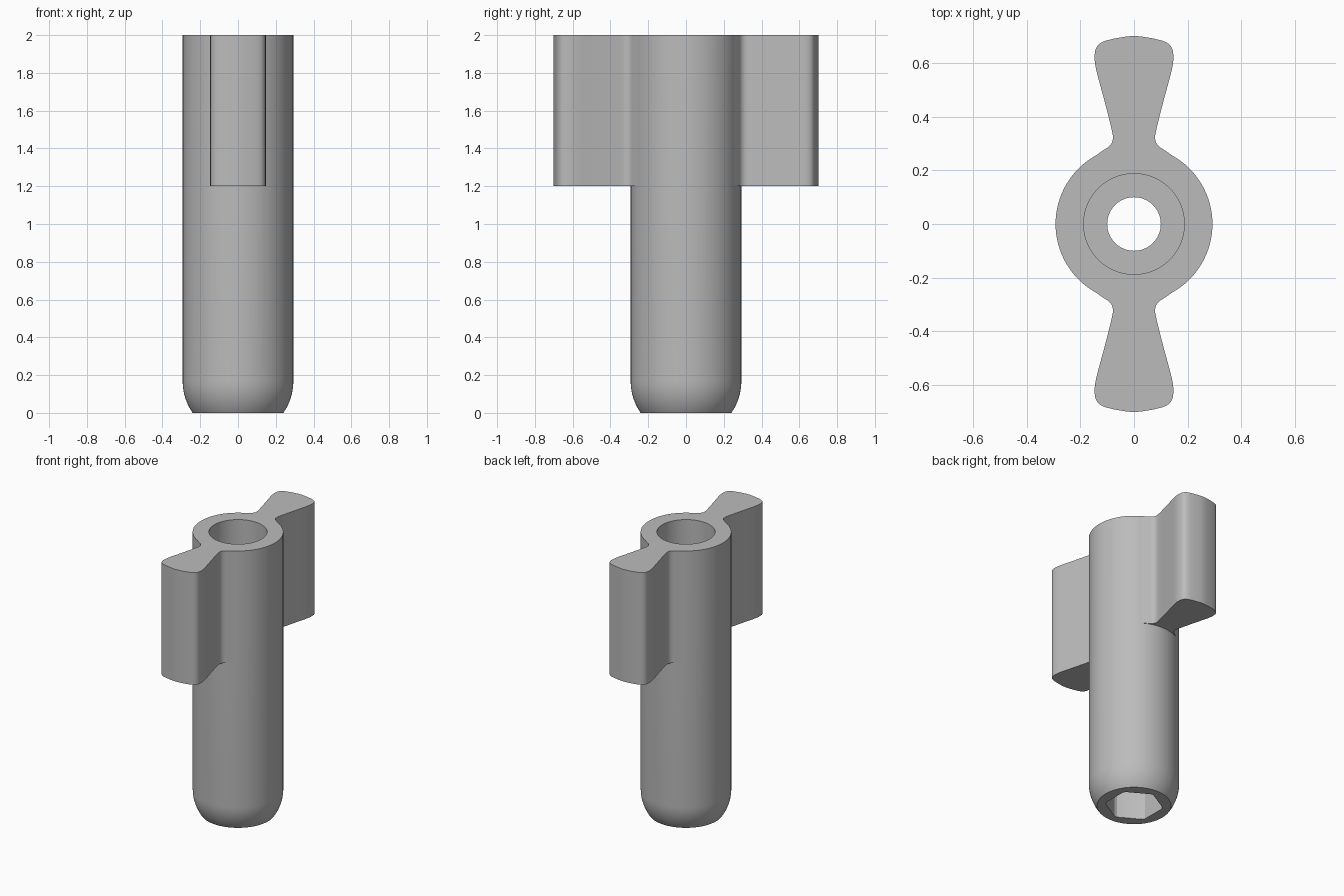
import bpy, bmesh
from math import pi, sin, cos, radians
from mathutils import Vector
from mathutils.geometry import interpolate_bezier

cube = bpy.data.objects.get("Cube")
if cube:
    bpy.data.objects.remove(cube, do_unlink=True)

HEIGHT, RADIUS, WING_BASE = 2.0, 0.293, 1.2
BORE, HOLE, HEX = 0.188, 0.1, 0.185
SEGMENTS = 96

grey = bpy.data.materials.new("plain grey")
grey.use_nodes = True
colour = (0.5, 0.5, 0.5, 1)
grey.diffuse_color = colour
grey.node_tree.nodes["Principled BSDF"].inputs["Base Color"].default_value = colour


def make_object(name, bm):
    bmesh.ops.recalc_face_normals(bm, faces=bm.faces)
    mesh = bpy.data.meshes.new(name)
    bm.to_mesh(mesh)
    bm.free()
    obj = bpy.data.objects.new(name, mesh)
    bpy.context.collection.objects.link(obj)
    mesh.materials.append(grey)
    return obj


def prism(name, outline, z0, z1):
    bm = bmesh.new()
    face = bm.faces.new([bm.verts.new((x, y, z0)) for x, y in outline])
    top = bmesh.ops.extrude_face_region(bm, geom=[face])["geom"]
    verts = [v for v in top if isinstance(v, bmesh.types.BMVert)]
    bmesh.ops.translate(bm, verts=verts, vec=(0, 0, z1 - z0))
    return make_object(name, bm)


def lathe(name, profile):
    bm = bmesh.new()
    rings = [[bm.verts.new((r * cos(2 * pi * i / SEGMENTS), r * sin(2 * pi * i / SEGMENTS), z))
              for i in range(SEGMENTS)] for r, z in profile]
    for a, b in zip(rings, rings[1:]):
        for i in range(SEGMENTS):
            j = (i + 1) % SEGMENTS
            bm.faces.new((a[i], a[j], b[j], b[i]))
    bm.faces.new(rings[0])
    bm.faces.new(rings[-1])
    return make_object(name, bm)


def combine(target, tool, operation):
    mod = target.modifiers.new(tool.name, 'BOOLEAN')
    mod.operation, mod.solver, mod.object = operation, 'EXACT', tool
    bpy.context.view_layer.objects.active = target
    bpy.ops.object.modifier_apply(modifier=mod.name)
    bpy.data.objects.remove(tool, do_unlink=True)


def smooth_path(points, steps=5):
    pts = [Vector(p) for p in points]
    path = []
    for i in range(1, len(pts) - 2):
        p0, p1, p2, p3 = pts[i - 1:i + 3]
        path += interpolate_bezier(p1, p1 + (p2 - p0) / 6, p2 - (p3 - p1) / 6, p2, steps + 1)[:-1]
    return [(p.x, p.y) for p in path] + [tuple(pts[-2])]


# Shaft with a rounded foot
arc = [radians(35 * (1 - i / 10)) for i in range(11)]
foot = [(RADIUS * cos(a), RADIUS * (sin(radians(35)) - sin(a))) for a in arc]
shaft = lathe("winged_shaft", foot + [(RADIUS, HEIGHT)])

# Two flared wings, blended into the shaft
half = smooth_path([(0.2, 0.205), (0.16, 0.243), (0.115, 0.275), (0.09, 0.293), (0.079, 0.318),
                    (0.085, 0.36), (0.113, 0.47), (0.141, 0.575), (0.147, 0.625), (0.14, 0.66),
                    (0.115, 0.681), (0.06, 0.695), (0, 0.702), (-0.06, 0.695)])
outline = half + [(-x, y) for x, y in reversed(half[:-1])]
for side, name in ((1, "back_wing"), (-1, "front_wing")):
    wing = prism(name, [(x, side * y) for x, y in outline], WING_BASE, HEIGHT)
    combine(shaft, wing, 'UNION')

# Wide bore from the top, narrow through hole
combine(shaft, lathe("bore_cutter", [(HOLE, 0.2), (HOLE, 0.5), (BORE, 0.5), (BORE, 2.2)]), 'DIFFERENCE')

# Hexagonal socket with slightly clipped corners
corners = [radians(30 + 60 * k + d) for k in range(6) for d in (-3, 3)]
socket = prism("socket_cutter", [(HEX * cos(a), HEX * sin(a)) for a in corners], -0.1, 0.3)
combine(shaft, socket, 'DIFFERENCE')

# Smooth curved sides, crisp rims
bpy.ops.object.select_all(action='DESELECT')
shaft.select_set(True)
bpy.context.view_layer.objects.active = shaft
bpy.ops.object.shade_smooth_by_angle(angle=radians(30))
